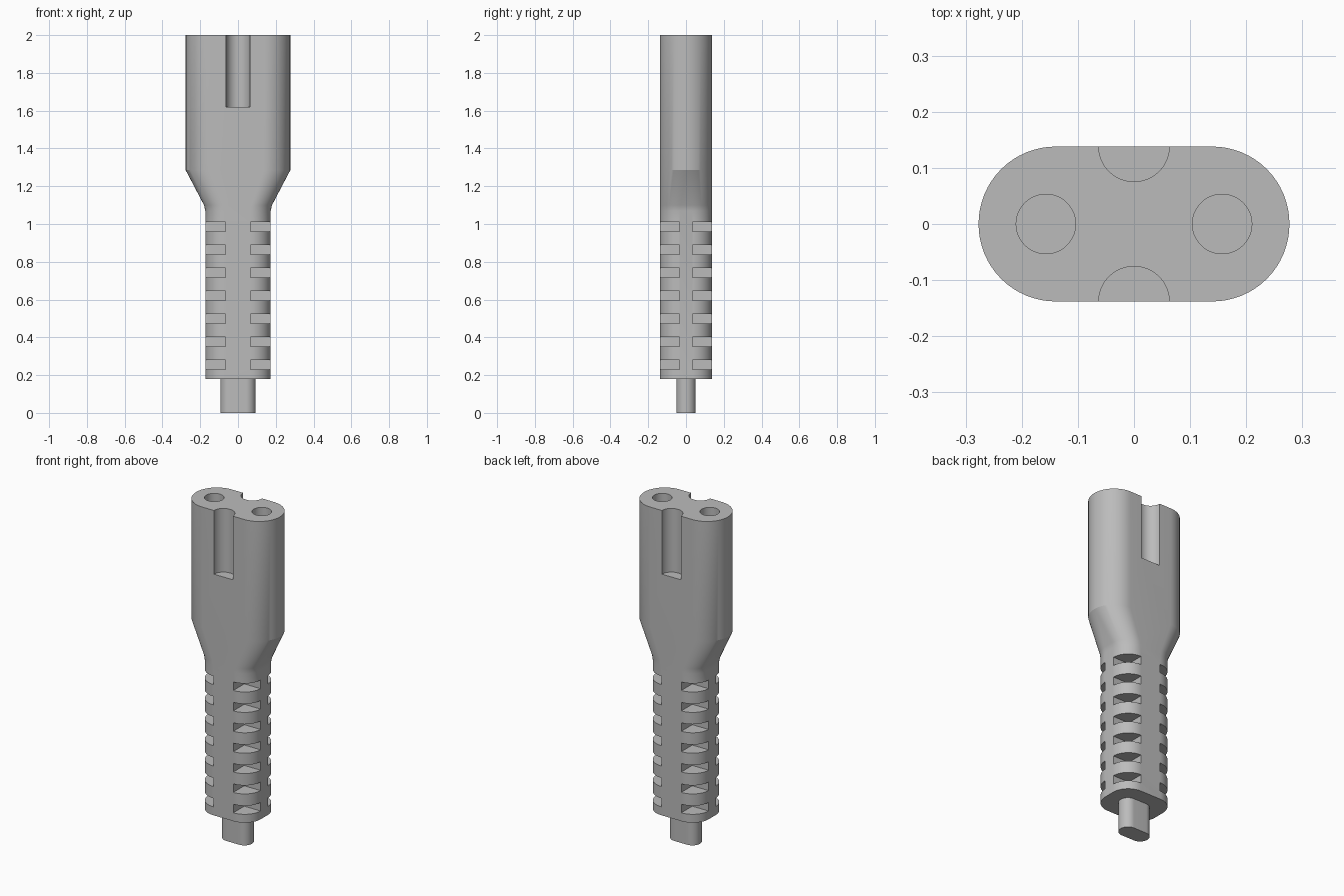
import bpy, bmesh, math

default = bpy.data.objects.get("Cube")
if default:
    bpy.data.objects.remove(default, do_unlink=True)

grey = bpy.data.materials.new("matte_grey")
grey.use_nodes = True
grey.diffuse_color = (0.5, 0.5, 0.5, 1)
grey.node_tree.nodes["Principled BSDF"].inputs["Base Color"].default_value = (0.5, 0.5, 0.5, 1)


def rounded_outline(hx, hy, r, steps=16):
    """Rounded rectangle, counter-clockwise, the same point count for any size."""
    points = []
    for corner, (sx, sy) in enumerate([(1, 1), (-1, 1), (-1, -1), (1, -1)]):
        for i in range(steps + 1):
            a = math.pi / 2 * (corner + i / steps)
            points.append((sx * (hx - r) + r * math.cos(a), sy * (hy - r) + r * math.sin(a)))
    return points


def loft(bm, sections):
    """Skin a stack of (outline, z) sections and cap both ends."""
    rings = [[bm.verts.new((x, y, z)) for x, y in outline] for outline, z in sections]
    n = len(rings[0])
    for low, high in zip(rings, rings[1:]):
        for i in range(n):
            j = (i + 1) % n
            bm.faces.new((low[i], low[j], high[j], high[i]))
    bm.faces.new(rings[0][::-1])
    bm.faces.new(rings[-1])


def circle(cx, cy, r, steps=48):
    return [(cx + r * math.cos(math.tau * i / steps), cy + r * math.sin(math.tau * i / steps))
            for i in range(steps)]


def box(x0, x1, y0, y1):
    return [(x0, y0), (x1, y0), (x1, y1), (x0, y1)]


def make_object(name, bm):
    bmesh.ops.recalc_face_normals(bm, faces=bm.faces)
    mesh = bpy.data.meshes.new(name)
    bm.to_mesh(mesh)
    bm.free()
    obj = bpy.data.objects.new(name, mesh)
    bpy.context.collection.objects.link(obj)
    mesh.materials.append(grey)
    return obj


def smooth(obj):
    bpy.ops.object.select_all(action='DESELECT')
    obj.select_set(True)
    bpy.context.view_layer.objects.active = obj
    bpy.ops.object.shade_smooth_by_angle(angle=math.radians(20))


# Connector body: strain relief grip, flared shoulder and wide head
GRIP = (0.173, 0.138, 0.105)
HEAD = (0.277, 0.138, 0.1375)
bm = bmesh.new()
loft(bm, [
    (rounded_outline(*GRIP), 0.18),
    (rounded_outline(*GRIP), 1.07),
    (rounded_outline(0.180, 0.138, 0.108), 1.10),
    (rounded_outline(*HEAD), 1.285),
    (rounded_outline(*HEAD), 2.0),
])
body = make_object("connector_body", bm)

# Cutters: grip slots at the four corners, contact holes and keying grooves
bm = bmesh.new()
for row in range(7):
    z = 0.23 + 0.1217 * row
    for sx in (-1, 1):
        for sy in (-1, 1):
            xs = sorted((sx * 0.066, sx * 0.3))
            ys = sorted((sy * 0.035, sy * 0.3))
            outline = box(*xs, *ys)
            loft(bm, [(outline, z), (outline, z + 0.051)])
for side in (-1, 1):
    hole = circle(side * 0.157, 0, 0.053)
    loft(bm, [(hole, 1.5), (hole, 2.1)])
    groove = circle(0, side * 0.1385, 0.063)
    loft(bm, [(groove, 1.62), (groove, 2.1)])
cutter = make_object("body_cutter", bm)
cutter.hide_render = True

cut = body.modifiers.new("cuts", 'BOOLEAN')
cut.operation = 'DIFFERENCE'
cut.solver = 'EXACT'
cut.object = cutter
bpy.context.view_layer.objects.active = body
bpy.ops.object.modifier_apply(modifier=cut.name)
bpy.data.objects.remove(cutter, do_unlink=True)
smooth(body)

# Flat cable stub leaving the grip
bm = bmesh.new()
stub = rounded_outline(0.093, 0.051, 0.0505)
loft(bm, [(stub, 0.0), (stub, 0.18)])
smooth(make_object("cable_stub", bm))
